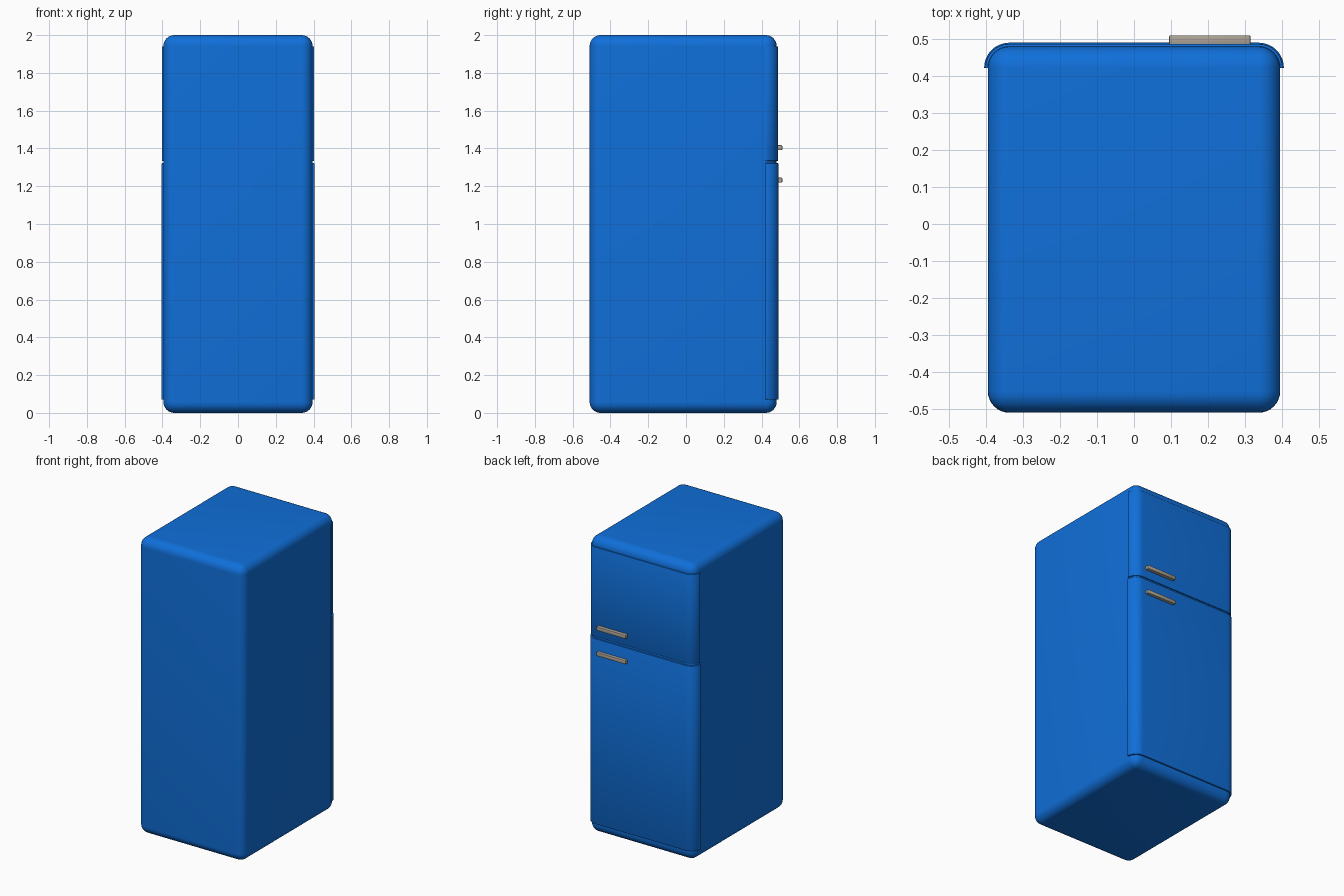
import bpy, bmesh, math

if "Cube" in bpy.data.objects:
    bpy.data.objects.remove(bpy.data.objects["Cube"])

def material(name, rgb):
    m = bpy.data.materials.new(name)
    m.diffuse_color = (*rgb, 1)
    m.use_nodes = True
    m.node_tree.nodes["Principled BSDF"].inputs["Base Color"].default_value = m.diffuse_color
    return m

BLUE = material("enamel_blue", (0.005, 0.16, 0.70))
METAL = material("handle_metal", (0.42, 0.37, 0.31))

W, Y0, Y1, H, R = 0.395, -0.51, 0.48, 2.0, 0.058   # cabinet size, corner radius

def finish(name, bm, mat, angle):
    bmesh.ops.recalc_face_normals(bm, faces=bm.faces)
    me = bpy.data.meshes.new(name)
    bm.to_mesh(me)
    bm.free()
    me.materials.append(mat)
    ob = bpy.data.objects.new(name, me)
    bpy.context.collection.objects.link(ob)
    bpy.context.view_layer.objects.active = ob
    ob.select_set(True)
    bpy.ops.object.shade_smooth_by_angle(angle=math.radians(angle))
    ob.select_set(False)

def rounded_box(name, x, y, z, r, seg, mat):
    bm = bmesh.new()
    bmesh.ops.create_cube(bm, size=1)
    for v in bm.verts:
        for i, (a, b) in enumerate((x, y, z)):
            v.co[i] = a if v.co[i] < 0 else b
    bmesh.ops.bevel(bm, geom=bm.edges[:], offset=r, segments=seg,
                    profile=0.5, affect='EDGES')
    finish(name, bm, mat, 40)

def door(name, z0, z1, t):
    # thin shell wrapped around the cabinet's two rounded vertical corners
    def arc(r):
        right = [(W - R + r * math.cos(a), Y1 - R + r * math.sin(a))
                 for a in (math.radians(90 * i / 10) for i in range(11))]
        return right + [(-x, y) for x, y in reversed(right)]
    profile = arc(R + t) + arc(R - 0.004)[::-1]
    n = len(profile)
    bm = bmesh.new()
    lo, hi = [[bm.verts.new((x, y, z)) for x, y in profile] for z in (z0, z1)]
    for i in range(n):
        j = (i + 1) % n
        bm.faces.new((lo[i], lo[j], hi[j], hi[i]))
    for ring in (lo, hi):                      # end caps as quad strips
        for i in range(n // 2 - 1):
            bm.faces.new((ring[i], ring[i + 1], ring[n - 2 - i], ring[n - 1 - i]))
    # soften the outer top and bottom rims
    outer = set(lo[:n // 2] + hi[:n // 2])
    rims = [e for e in bm.edges if set(e.verts) <= outer
            and abs(e.verts[0].co.z - e.verts[1].co.z) < 1e-5]
    bmesh.ops.bevel(bm, geom=rims, offset=0.003, segments=2,
                    profile=0.5, affect='EDGES')
    finish(name, bm, BLUE, 40)

# cabinet
rounded_box("cabinet", (-W, W), (Y0, Y1), (0, H), R, 8, BLUE)

# doors
door("lower_door", 0.07, 1.322, 0.010)
door("freezer_door", 1.334, 1.94, 0.007)

# bar handles
for name, z in (("lower_handle", 1.232), ("freezer_handle", 1.404)):
    rounded_box(name, (0.095, 0.315), (0.483, 0.51), (z - 0.013, z + 0.013),
                0.004, 2, METAL)
